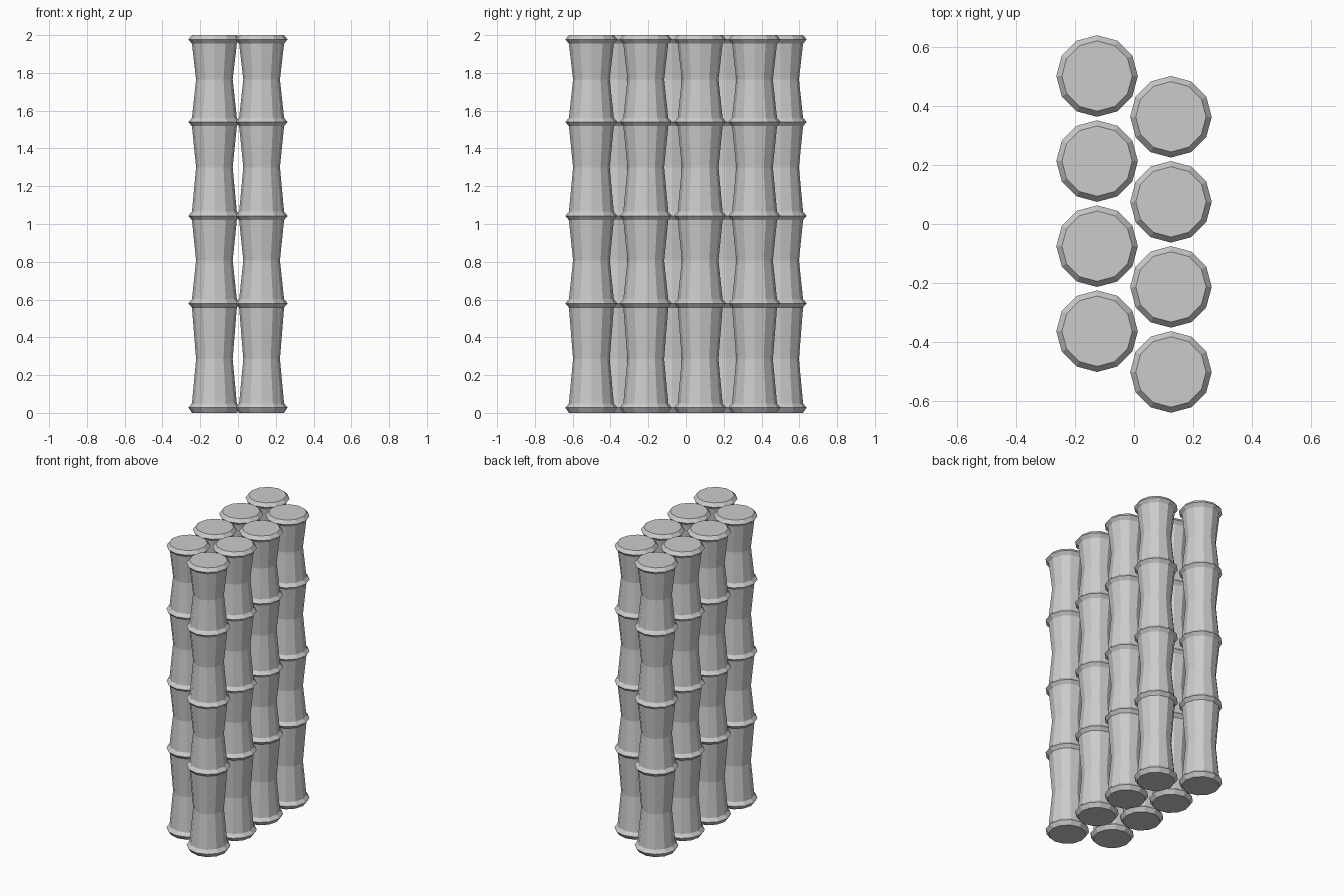
import bpy, bmesh, math

if "Cube" in bpy.data.objects:
    bpy.data.objects.remove(bpy.data.objects["Cube"])

SIDES = 12
RING_R, EDGE_R, WAIST_R = 0.138, 0.119, 0.097
RINGS = [0.028, 0.58, 1.043, 1.54, 1.977]   # heights of the node ridges
WAISTS = [0.285, 0.807, 1.30, 1.765]        # narrowest point between nodes


def cane_profile():
    """Radius and height pairs from the ground to the top."""
    pts = []
    for i, z in enumerate(RINGS):
        low = 0.0 if i == 0 else z - 0.022
        high = 2.0 if i == len(RINGS) - 1 else z + 0.022
        pts += [(EDGE_R, low), (RING_R, z), (EDGE_R, high)]
        if i < len(WAISTS):
            pts.append((WAIST_R, WAISTS[i]))
    return pts


def make_cane_mesh():
    bm = bmesh.new()
    loops = []
    for r, z in cane_profile():
        loops.append([bm.verts.new((r * math.cos(2 * math.pi * k / SIDES),
                                    r * math.sin(2 * math.pi * k / SIDES), z))
                      for k in range(SIDES)])
    for a, b in zip(loops, loops[1:]):
        for k in range(SIDES):
            n = (k + 1) % SIDES
            bm.faces.new((a[k], a[n], b[n], b[k]))
    # flat end caps
    bm.faces.new(loops[0][::-1])
    bm.faces.new(loops[-1])
    mesh = bpy.data.meshes.new("bamboo_cane")
    bm.to_mesh(mesh)
    bm.free()
    return mesh


# Two staggered rows of canes, each row the other turned half around
cane = make_cane_mesh()
for row, side in (("left", -1), ("right", 1)):
    for i in range(4):
        obj = bpy.data.objects.new(f"bamboo_cane_{row}_{i + 1}", cane)
        obj.location = (side * 0.125, -side * (0.501 - 0.288 * i), 0)
        bpy.context.collection.objects.link(obj)
